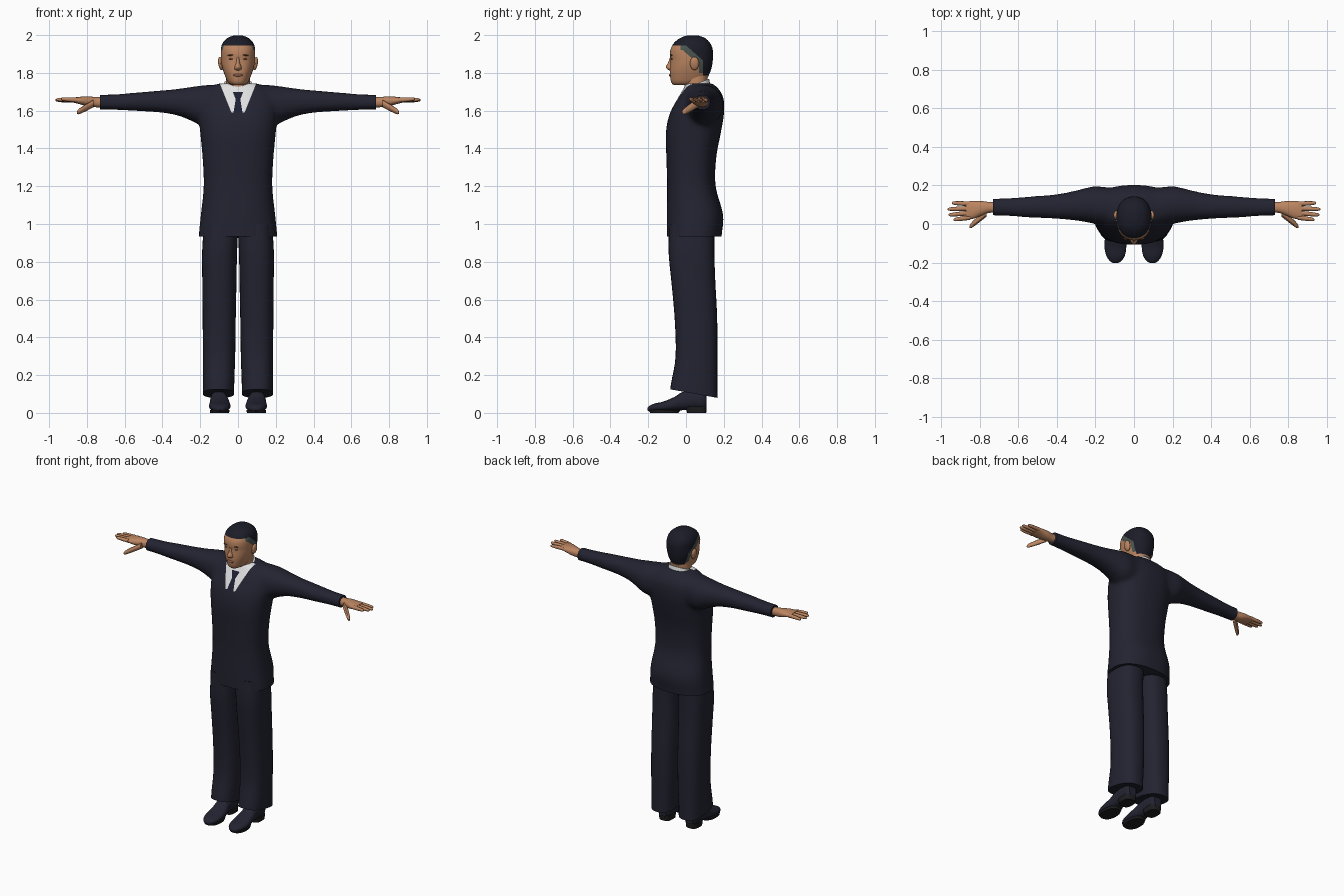
import bpy, bmesh, math
from mathutils import Matrix, Vector

cube = bpy.data.objects.get("Cube")
if cube:
    bpy.data.objects.remove(cube, do_unlink=True)


def material(name, r, g, b):
    m = bpy.data.materials.new(name)
    m.use_nodes = True
    m.diffuse_color = (r, g, b, 1)
    for n in m.node_tree.nodes:
        if n.type == 'BSDF_PRINCIPLED':
            n.inputs["Base Color"].default_value = (r, g, b, 1)
            n.inputs["Roughness"].default_value = 0.8
    return m


SUIT = material("navy suit", .016, .017, .030)
SKIN = material("skin", .50, .235, .12)
HAIR = material("dark hair", .011, .012, .021)
GREY = material("greying temples", .07, .09, .08)
SHIRT = material("white shirt", .75, .75, .76)
TIE = material("dark tie", .012, .014, .032)
SOLE = material("black sole", .012, .012, .014)
LIP = material("lips", .33, .13, .08)
BROW = material("brown brow", .12, .06, .035)


def smooth_rows(rows, n=4):
    """Catmull-Rom interpolation between cross-section rows."""
    out = []
    for i in range(len(rows) - 1):
        a, b = rows[max(i - 1, 0)], rows[i]
        c, d = rows[i + 1], rows[min(i + 2, len(rows) - 1)]
        for k in range(n):
            t = k / n
            out.append([q + .5 * t * (r - p + t * (2 * p - 5 * q + 4 * r - s + t * (3 * (q - r) + s - p)))
                        for p, q, r, s in zip(a, b, c, d)])
    return out + [list(rows[-1])]


def loft(bm, rows, axis='z', sides=32, power=2.3, n=4):
    """Skin rounded sections; each row is (position, low a, high a, low b, high b)."""
    rings = []
    for t, a0, a1, b0, b1 in smooth_rows(rows, n):
        ring = []
        for i in range(sides):
            ang = 2 * math.pi * i / sides
            c, s = math.cos(ang), math.sin(ang)
            a = (a0 + a1) / 2 + (a1 - a0) / 2 * math.copysign(abs(c) ** (2 / power), c)
            b = (b0 + b1) / 2 + (b1 - b0) / 2 * math.copysign(abs(s) ** (2 / power), s)
            ring.append(bm.verts.new({'x': (t, a, b), 'y': (a, t, b), 'z': (a, b, t)}[axis]))
        rings.append(ring)
    faces = [bm.faces.new(rings[0]), bm.faces.new(rings[-1])]
    for r, q in zip(rings, rings[1:]):
        for i in range(sides):
            j = (i + 1) % sides
            faces.append(bm.faces.new((r[i], r[j], q[j], q[i])))
    bmesh.ops.recalc_face_normals(bm, faces=faces)


def sym(rows):
    """Rows of (z, half width, front, back) centred on x = 0."""
    return [(z, -w, w, f, b) for z, w, f, b in rows]


def cut(bm, co, no, clear=False):
    bmesh.ops.bisect_plane(bm, geom=bm.verts[:] + bm.edges[:] + bm.faces[:], dist=1e-5,
                           plane_co=co, plane_no=no, clear_inner=clear)
    if clear:
        bmesh.ops.holes_fill(bm, edges=[e for e in bm.edges if e.is_boundary], sides=0)


def finish(bm, name, *mats, mirror=False, angle=40):
    me = bpy.data.meshes.new(name)
    bm.to_mesh(me)
    bm.free()
    for m in mats:
        me.materials.append(m)
    me.shade_smooth()
    me.set_sharp_from_angle(angle=math.radians(angle))
    ob = bpy.data.objects.new(name, me)
    bpy.context.scene.collection.objects.link(ob)
    if mirror:
        ob.modifiers.new("mirror", 'MIRROR').use_mirror_merge = False
    return ob


def ellipsoid(name, co, size, mat, mirror=True, tilt=0):
    bm = bmesh.new()
    bmesh.ops.create_uvsphere(bm, u_segments=16, v_segments=10, radius=1)
    bm.transform(Matrix.Translation(co) @ Matrix.Rotation(tilt, 4, 'Y') @ Matrix.Diagonal((*size, 1)))
    return finish(bm, name, mat, mirror=mirror)


# Jacket: torso and sleeves blended into one garment
bm = bmesh.new()
loft(bm, sym([(.89, .209, -.102, .186), (.95, .207, -.102, .19), (1.05, .197, -.102, .197),
              (1.2, .182, -.1, .157), (1.35, .188, -.104, .16), (1.48, .2, -.107, .184),
              (1.58, .21, -.088, .201), (1.66, .205, -.047, .2), (1.71, .17, -.017, .177),
              (1.745, .1, 0, .14)]), power=2.4)
arm = [(.12, -.01, .19, 1.52, 1.738), (.2, 0, .196, 1.525, 1.732), (.26, .012, .184, 1.552, 1.724),
       (.33, .021, .167, 1.577, 1.714), (.42, .028, .152, 1.591, 1.706), (.55, .034, .142, 1.599, 1.695),
       (.65, .041, .134, 1.604, 1.687), (.77, .045, .13, 1.605, 1.684)]
loft(bm, [(-r[0], *r[1:]) for r in reversed(arm)] + arm, 'x', power=2.2)
jacket = finish(bm, "jacket")
rm = jacket.modifiers.new("blend", 'REMESH')
rm.mode, rm.voxel_size = 'VOXEL', .012
sm = jacket.modifiers.new("soften", 'SMOOTH')
sm.factor, sm.iterations = .5, 8
bpy.context.view_layer.update()
bm = bmesh.new()
bm.from_mesh(jacket.evaluated_get(bpy.context.evaluated_depsgraph_get()).to_mesh())
bpy.data.objects.remove(jacket, do_unlink=True)
cut(bm, (0, 0, .935), (0, 0, 1), True)
for s in (1, -1):
    cut(bm, (s * .73, 0, 0), (-s, 0, 0), True)

# Shirt opening and tie, cut into the jacket front: (half width, height, slope)
OPENING, KNOT, BLADE = (.035, 1.59, .4), (.012, 1.66, .4), (.012, 1.66, -.17)
for w, z, slope in (OPENING, KNOT, BLADE):
    for s in (1, -1):
        cut(bm, (s * w, 0, z), (s, 0, -slope))
for z in (1.59, 1.66, 1.70):
    cut(bm, (0, 0, z), (0, 0, 1))


def within(p, line):
    return abs(p.x) < line[0] + (p.z - line[1]) * line[2]


for f in bm.faces:
    p = f.calc_center_median()
    if p.z > 1.59 and p.y < .05 and within(p, OPENING):
        f.material_index = 2 if p.z < 1.70 and within(p, KNOT if p.z > 1.66 else BLADE) else 1
finish(bm, "jacket", SUIT, SHIRT, TIE, angle=50)

# Shirt collar, sloping down to the front
bm = bmesh.new()
loft(bm, sym([(1.66, .09, -.027, .135), (1.70, .083, -.02, .13), (1.742, .075, -.013, .122)]))
for v in bm.verts:
    v.co.z += (v.co.y - .055) * .4
finish(bm, "shirt_collar", SHIRT)

# Trousers with a slanted hem
bm = bmesh.new()
loft(bm, [(.04, .02, .186, -.092, .168), (.15, .02, .186, -.08, .166), (.3, .015, .186, -.055, .166),
          (.5, .012, .187, -.06, .165), (.7, .008, .189, -.078, .155), (.85, .005, .19, -.092, .15),
          (1.0, -.003, .18, -.09, .15)], power=2.5)
cut(bm, (0, .165, .08), (0, .18, 1), True)
finish(bm, "trouser_leg", SUIT, mirror=True)

# Shoes
bm = bmesh.new()
loft(bm, [(-.203, .086, .106, .014, .028), (-.193, .067, .124, .008, .038), (-.165, .048, .143, .008, .05),
          (-.12, .04, .153, .008, .06), (-.06, .044, .15, .01, .085), (-.02, .053, .147, .014, .11),
          (.04, .058, .144, .02, .12), (.09, .06, .142, .02, .12), (.109, .075, .128, .022, .11)], 'y')
finish(bm, "shoe", SUIT, mirror=True)
bm = bmesh.new()
loft(bm, [(0, .047, .147, -.19, -.04), (.014, .045, .149, -.195, -.03)], n=1)
loft(bm, [(0, .06, .142, .005, .107), (.035, .057, .145, 0, .11)], power=3, n=1)
finish(bm, "shoe_sole", SOLE, mirror=True)

# Hands: palm, four fingers and a thumb
bm = bmesh.new()
loft(bm, [(.7, .058, .114, 1.618, 1.67), (.75, .058, .114, 1.618, 1.672), (.79, .044, .119, 1.622, 1.675),
          (.83, .028, .119, 1.632, 1.674), (.872, .022, .117, 1.643, 1.669)], 'x', sides=20)


def digit(base, tip, radius):
    rows = []
    for t, k in ((0, 1), (.35, .95), (.7, .85), (.93, .65), (1, .3)):
        p, r = Vector(base).lerp(Vector(tip), t), radius * k
        rows.append((p.x, p.y - r, p.y + r, p.z - r, p.z + r))
    loft(bm, rows, 'x', sides=12, power=2, n=2)


for i, (x, y) in enumerate(((.935, .022), (.961, .047), (.966, .077), (.945, .109))):
    digit((.85, .034 + i * .0235, 1.656), (x, y, 1.662 - .003 * i), .0125)
digit((.765, .058, 1.638), (.852, -.014, 1.59), .02)
finish(bm, "hand", SKIN, mirror=True)

# Head, with hair regions cut in
bm = bmesh.new()
loft(bm, sym([(1.735, .035, -.065, .08), (1.75, .053, -.078, .1), (1.78, .067, -.084, .117),
              (1.81, .078, -.086, .13), (1.84, .086, -.084, .138), (1.87, .09, -.082, .142),
              (1.9, .091, -.085, .143), (1.93, .09, -.08, .14), (1.96, .08, -.062, .126),
              (1.985, .055, -.03, .1), (1.999, .018, .01, .06)]), sides=40)
for z in (1.785, 1.8, 1.92, 1.945):
    cut(bm, (0, 0, z), (0, 0, 1))
for y in (-.03, .07, .09):
    cut(bm, (0, y, 0), (0, 1, 0))
for z in (1.945, 1.905):
    cut(bm, (0, 0, z), (0, .88, 1))
for f in bm.faces:
    p = f.calc_center_median()
    slope = p.z + .88 * p.y
    if p.z > 1.945 or (p.y > .09 and p.z > 1.785) or (slope > 1.945 and p.z > 1.86 and p.y > 0):
        f.material_index = 1
    elif p.y > -.03 and (p.z > 1.92 or (slope > 1.905 and p.z > 1.86) or (p.y > .07 and p.z > 1.8)):
        f.material_index = 2
finish(bm, "head", SKIN, HAIR, GREY)

# Neck
bm = bmesh.new()
loft(bm, sym([(1.66, .066, -.005, .114), (1.74, .064, -.008, .113), (1.8, .062, -.01, .115)]))
finish(bm, "neck", SKIN)

# Face
bm = bmesh.new()
loft(bm, sym([(1.9, .009, -.083, -.04), (1.875, .01, -.087, -.04), (1.85, .013, -.097, -.04),
              (1.833, .019, -.107, -.04), (1.82, .021, -.1, -.04), (1.812, .014, -.086, -.04)]),
     sides=16, power=2)
finish(bm, "nose", SKIN, angle=60)
ellipsoid("ear", (.092, .045, 1.85), (.013, .024, .036), SKIN, tilt=.15)
ellipsoid("eye", (.035, -.0735, 1.874), (.013, .006, .004), BROW)
ellipsoid("eyebrow", (.036, -.077, 1.894), (.019, .006, .0035), BROW, tilt=.08)
ellipsoid("mouth", (0, -.083, 1.788), (.026, .007, .007), LIP, mirror=False)
